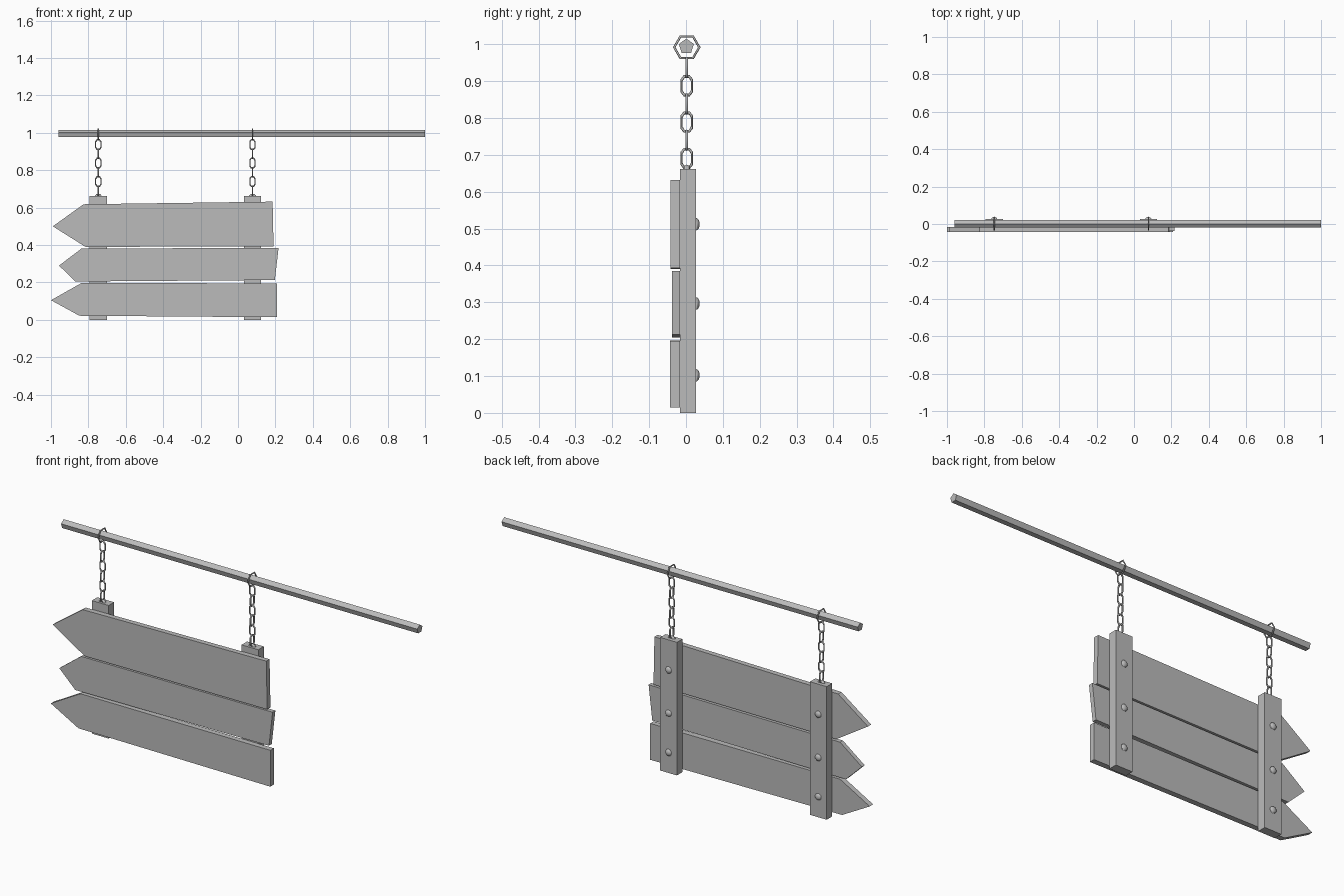
import bpy, bmesh, math
from mathutils import Vector, Matrix

cube = bpy.data.objects.get("Cube")
if cube:
    bpy.data.objects.remove(cube, do_unlink=True)

grey = bpy.data.materials.new("plain_grey")
grey.use_nodes = True
colour = (0.5, 0.5, 0.5, 1)
grey.diffuse_color = colour
grey.node_tree.nodes["Principled BSDF"].inputs["Base Color"].default_value = colour


def finish(name, bm, smooth=False):
    bmesh.ops.recalc_face_normals(bm, faces=bm.faces)
    mesh = bpy.data.meshes.new(name)
    bm.to_mesh(mesh)
    bm.free()
    mesh.materials.append(grey)
    for p in mesh.polygons:
        p.use_smooth = smooth
    obj = bpy.data.objects.new(name, mesh)
    bpy.context.collection.objects.link(obj)
    return obj


def plank(name, outline, front, back):
    """Extrude an x-z outline from front to back."""
    bm = bmesh.new()
    face = bm.faces.new([bm.verts.new((x, front, z)) for x, z in outline])
    out = bmesh.ops.extrude_face_region(bm, geom=[face])
    verts = [v for v in out["geom"] if isinstance(v, bmesh.types.BMVert)]
    bmesh.ops.translate(bm, verts=verts, vec=(0, back - front, 0))
    return finish(name, bm)


def wire_loop(name, centre, points, radius, along_x, sides=6):
    """Closed wire through (across, up) points; along_x picks its plane."""
    bm = bmesh.new()
    normal = Vector((0, 1, 0)) if along_x else Vector((1, 0, 0))
    rings = []
    for a, h in points:
        offset = Vector((a, 0, h)) if along_x else Vector((0, a, h))
        outward = offset.normalized()
        rings.append([bm.verts.new(Vector(centre) + offset + radius * (
            outward * math.cos(t) + normal * math.sin(t)))
            for t in (math.tau * k / sides for k in range(sides))])
    for i, ring in enumerate(rings):
        after = rings[(i + 1) % len(rings)]
        for k in range(sides):
            m = (k + 1) % sides
            bm.faces.new((ring[k], ring[m], after[m], after[k]))
    return finish(name, bm, True)


# Five-sided hanging pole
bm = bmesh.new()
bmesh.ops.create_cone(bm, cap_ends=True, segments=5, radius1=0.0215, radius2=0.0215, depth=1.96,
                      matrix=Matrix.Translation((0.02, 0.001, 0.994))
                      @ Matrix.Rotation(math.pi / 2, 4, "Y") @ Matrix.Rotation(math.pi / 2, 4, "Z"))
finish("pole", bm)

# Three pointed boards
plank("top_board", [(-0.99, 0.5), (-0.826, 0.618), (0.185, 0.632),
                    (0.19, 0.393), (-0.815, 0.39)], -0.042, -0.016)
plank("middle_board", [(-0.957, 0.29), (-0.837, 0.381), (0.217, 0.385),
                       (0.197, 0.213), (-0.869, 0.205)], -0.038, -0.016)
plank("bottom_board", [(-1.0, 0.105), (-0.837, 0.197), (0.208, 0.195),
                       (0.208, 0.014), (-0.848, 0.022)], -0.043, -0.016)

ring_shape = [(0.034 * math.cos(math.tau * k / 6), 0.034 * math.sin(math.tau * k / 6))
              for k in range(6)]
link_shape = [(0.014, -0.015), (0.014, 0.015), (0.007, 0.025),
              (-0.007, 0.025), (-0.014, 0.015), (-0.014, -0.015),
              (-0.007, -0.025), (0.007, -0.025)]

for side, x in (("right", -0.747), ("left", 0.077)):
    # Upright batten behind the boards
    w = 0.046
    plank(side + "_batten", [(x - w, 0), (x + w, 0), (x + w, 0.662), (x - w, 0.662)], -0.016, 0.027)

    # Ring round the pole and the chain below it
    wire_loop(side + "_pole_ring", (x, 0.002, 0.992), ring_shape, 0.0035, False)
    for i in range(7):
        wire_loop(f"{side}_chain_link_{i + 1}", (x, 0.002, 0.937 - 0.0493 * i),
                  link_shape, 0.004 if i < 6 else 0.008, i % 2 == 0)

    # Domed bolts on the back
    for i, z in enumerate((0.102, 0.297, 0.512)):
        bm = bmesh.new()
        bmesh.ops.create_uvsphere(bm, u_segments=10, v_segments=8, radius=0.017)
        bmesh.ops.bisect_plane(bm, geom=bm.verts[:] + bm.edges[:] + bm.faces[:],
                               plane_co=(0, 0, 0), plane_no=(0, 0, 1), clear_inner=True)
        bmesh.ops.transform(bm, verts=bm.verts, matrix=Matrix.Translation((x, 0.027, z))
                            @ Matrix.Rotation(-math.pi / 2, 4, "X") @ Matrix.Diagonal((1, 1, 0.6, 1)))
        finish(f"{side}_bolt_{i + 1}", bm, True)
